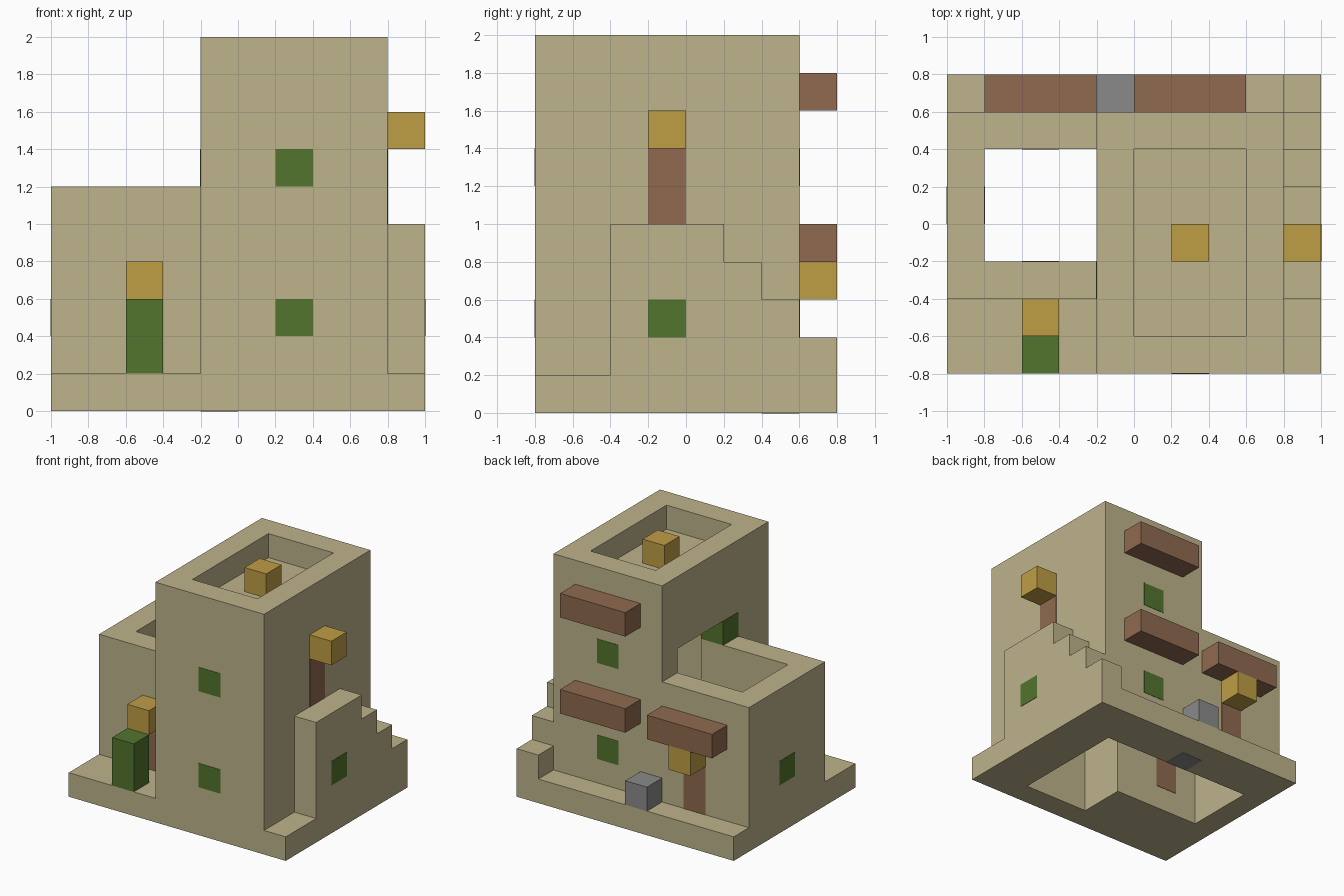
import bpy
import bmesh
from mathutils import Vector

if "Cube" in bpy.data.objects:
    bpy.data.objects.remove(bpy.data.objects["Cube"], do_unlink=True)


def srgb(*rgb):
    return [((c / 255 + 0.055) / 1.055) ** 2.4 for c in rgb] + [1.0]


def material(name, color):
    mat = bpy.data.materials.new(name)
    mat.use_nodes = True
    mat.diffuse_color = color
    mat.node_tree.nodes["Principled BSDF"].inputs["Base Color"].default_value = color
    return mat


SAND = material("sandstone", srgb(189, 179, 139))
GREEN = material("leaf green", srgb(82, 117, 45))
GOLD = material("gold", srgb(191, 157, 69))
WOOD = material("brown wood", srgb(144, 106, 79))
STONE = material("grey stone", srgb(138, 138, 138))


def finish(name, bm, mat):
    bmesh.ops.recalc_face_normals(bm, faces=bm.faces)
    mesh = bpy.data.meshes.new(name)
    bm.to_mesh(mesh)
    bm.free()
    mesh.materials.append(mat)
    obj = bpy.data.objects.new(name, mesh)
    bpy.context.collection.objects.link(obj)
    return obj


def box(name, x, y, z, mat=SAND):
    """Axis-aligned block from (low, high) ranges."""
    bm = bmesh.new()
    bmesh.ops.create_cube(bm, size=1)
    lo, hi = Vector((x[0], y[0], z[0])), Vector((x[1], y[1], z[1]))
    bmesh.ops.scale(bm, vec=hi - lo, verts=bm.verts)
    bmesh.ops.translate(bm, vec=(lo + hi) / 2, verts=bm.verts)
    return finish(name, bm, mat)


def inlay(name, x, y, z, mat, axis):
    """Block set through a wall, a hair proud of it along one axis."""
    ranges = [x, y, z]
    ranges[axis] = (ranges[axis][0] - 0.003, ranges[axis][1] + 0.003)
    return box(name, *ranges, mat)


def carve(obj, cutters):
    for cutter in cutters:
        mod = obj.modifiers.new("carve", 'BOOLEAN')
        mod.operation = 'DIFFERENCE'
        mod.solver = 'EXACT'
        mod.object = cutter
    bpy.context.view_layer.update()
    carved = bpy.data.meshes.new_from_object(
        obj.evaluated_get(bpy.context.evaluated_depsgraph_get()))
    obj.modifiers.clear()
    obj.data = carved


# Hollow rooms
tower_room = box("tower_room_cutter", (0, 0.6), (-0.6, 0.4), (-0.1, 1.6))
roof_recess = box("roof_recess_cutter", (0, 0.6), (-0.6, 0.4), (1.8, 2.1))
side_room = box("side_room_cutter", (-0.8, 0.1), (-0.2, 0.4), (-0.1, 1.4))
cutters = [tower_room, roof_recess, side_room]
for cutter in cutters:
    cutter.hide_render = True

# Sandstone masses
carve(box("base", (-1, 1), (-0.8, 0.8), (0, 0.2)), [tower_room, side_room])
carve(box("tower", (-0.2, 0.8), (-0.8, 0.6), (0.2, 2)), cutters)
carve(box("side_building", (-1, -0.2), (-0.4, 0.6), (0.2, 1.2)), [side_room])
for cutter in cutters:
    bpy.data.objects.remove(cutter, do_unlink=True)

# Staircase: stepped profile extruded sideways
profile = [(-0.4, 0.2), (-0.4, 1), (0.2, 1), (0.2, 0.8), (0.4, 0.8),
           (0.4, 0.6), (0.6, 0.6), (0.6, 0.4), (0.8, 0.4), (0.8, 0.2)]
bm = bmesh.new()
face = bm.faces.new([bm.verts.new((0.8, y, z)) for y, z in profile])
extruded = bmesh.ops.extrude_face_region(bm, geom=[face])["geom"]
bmesh.ops.translate(bm, vec=(0.2, 0, 0),
                    verts=[v for v in extruded if isinstance(v, bmesh.types.BMVert)])
finish("staircase", bm, SAND)

# Windows
LOW, HIGH = (0.4, 0.6), (1.2, 1.4)
for level, z in (("lower", LOW), ("upper", HIGH)):
    inlay(f"{level}_front_window", (0.2, 0.4), (-0.8, -0.6), z, GREEN, 1)
    inlay(f"{level}_back_window", (0.2, 0.4), (0.4, 0.6), z, GREEN, 1)
inlay("right_window", (0.8, 1), (-0.2, 0), LOW, GREEN, 0)
inlay("left_window", (-1, -0.8), (0, 0.2), LOW, GREEN, 0)
inlay("roof_window", (-0.2, 0), (-0.4, -0.199), HIGH, GREEN, 0)

# Doors, each with a gold lantern above
inlay("tower_door", (0.6, 0.8), (-0.2, 0), (1, 1.4), WOOD, 0)
inlay("back_door", (-0.6, -0.4), (0.4, 0.6), (0.2, 0.6), WOOD, 1)
inlay("front_door", (-0.6, -0.4), (-0.4, -0.2), (0.2, 0.6), WOOD, 1)
box("tower_lantern", (0.8, 1), (-0.2, 0), (1.4, 1.6), GOLD)
box("back_lantern", (-0.6, -0.4), (0.6, 0.8), (0.6, 0.8), GOLD)
box("front_lantern", (-0.6, -0.4), (-0.6, -0.4), (0.6, 0.8), GOLD)
box("roof_lantern", (0.2, 0.4), (-0.2, 0), (1.8, 2), GOLD)

# Wooden awnings along the back
for name, x, z in (("upper_awning", 0, 1.6), ("lower_awning", 0, 0.8),
                   ("side_awning", -0.8, 0.8)):
    box(name, (x, x + 0.6), (0.6, 0.8), (z, z + 0.2), WOOD)

# Bush, stone block and stone set into the underside
box("bush", (-0.6, -0.4), (-0.8, -0.6), (0.2, 0.6), GREEN)
box("stone_block", (-0.2, 0), (0.6, 0.8), (0.2, 0.4), STONE)
box("foundation_stone", (-0.2, 0), (0.4, 0.6), (-0.002, 0.1), STONE)
